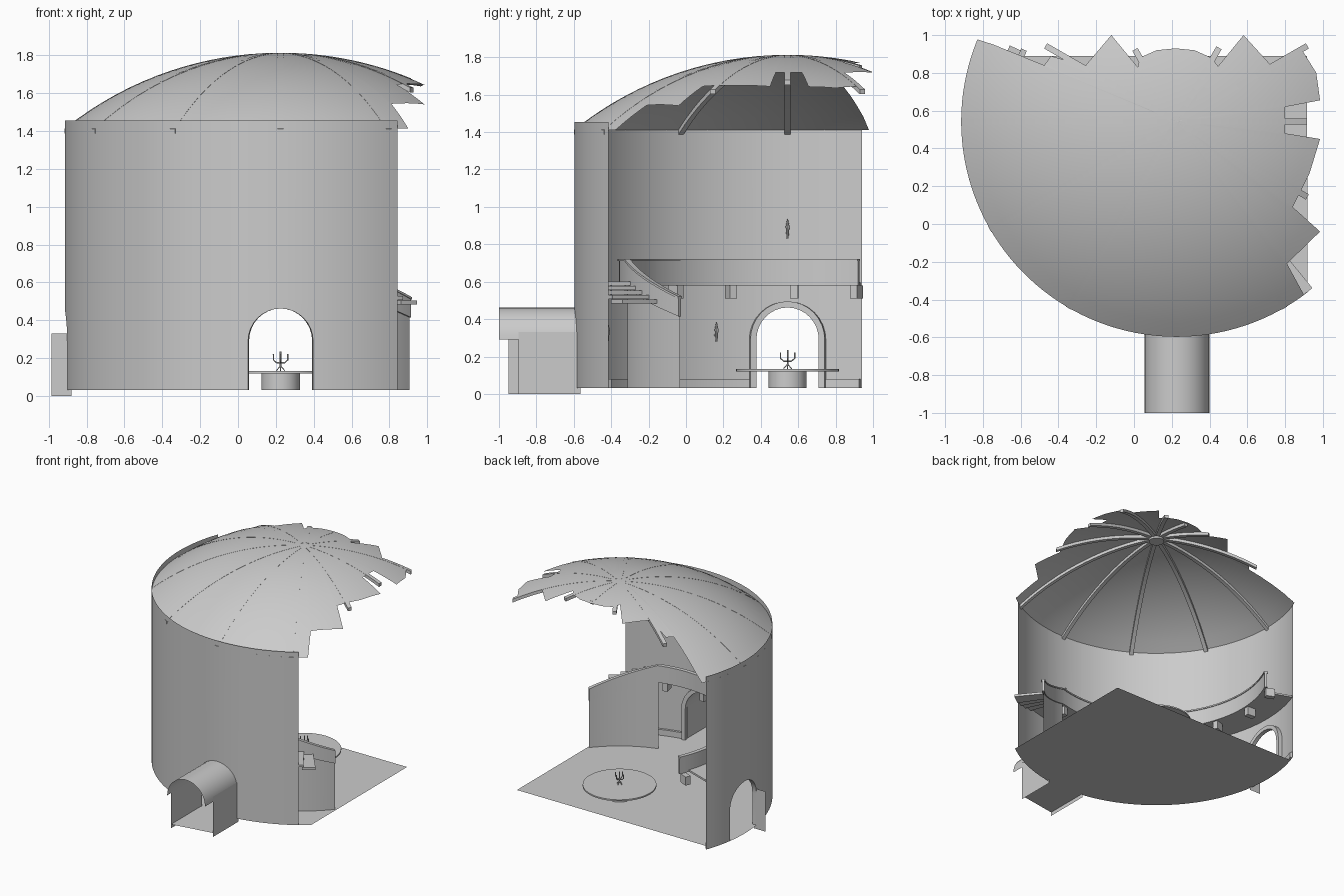
import bpy, bmesh
from math import sin, cos, asin, radians, degrees, sqrt, pi, hypot

if "Cube" in bpy.data.objects:
    bpy.data.objects.remove(bpy.data.objects["Cube"])

CX, CY, R = 0.225, 0.543, 1.14
FLOOR = 0.032
HALF, SPRING = 0.172, 0.29      # doorway half width and springing height


def polar(deg, r, z):
    return (CX + r * cos(radians(deg)), CY + r * sin(radians(deg)), z)


def mesh(name, verts, faces, smooth=True):
    me = bpy.data.meshes.new(name)
    me.from_pydata(verts, [], faces)
    bm = bmesh.new()
    bm.from_mesh(me)
    bmesh.ops.remove_doubles(bm, verts=bm.verts, dist=1e-5)
    bmesh.ops.recalc_face_normals(bm, faces=bm.faces)
    bm.to_mesh(me)
    bm.free()
    ob = bpy.data.objects.new(name, me)
    bpy.context.collection.objects.link(ob)
    if smooth:
        bpy.ops.object.select_all(action='DESELECT')
        ob.select_set(True)
        bpy.context.view_layer.objects.active = ob
        bpy.ops.object.shade_smooth_by_angle(angle=radians(30))
    return ob


def loft(name, sections, closed=True):
    """Skin a list of equal-length sections; closed sections get end caps."""
    n = len(sections[0])
    verts = [p for s in sections for p in s]
    faces = []
    for i in range(len(sections) - 1):
        for j in range(n if closed else n - 1):
            k = (j + 1) % n
            faces.append((i * n + j, i * n + k, (i + 1) * n + k, (i + 1) * n + j))
    if closed:
        faces += [tuple(range(n)), tuple(range(len(verts) - n, len(verts)))]
    return mesh(name, verts, faces)


def span(a, b, n):
    return [a + (b - a) * i / n for i in range(n + 1)]


def ring_box(name, a0, a1, r0, r1, z0, z1, n=24):
    """Curved bar around the tower; z0 and z1 are (start, end) heights."""
    secs = []
    for i, a in enumerate(span(a0, a1, n)):
        f = i / n
        lo = z0[0] + (z0[1] - z0[0]) * f
        hi = z1[0] + (z1[1] - z1[0]) * f
        secs.append([polar(a, r0, lo), polar(a, r1, lo), polar(a, r1, hi), polar(a, r0, hi)])
    return loft(name, secs)


def cylinder(name, x, y, z0, z1, r0, r1=None, n=32):
    r1 = r0 if r1 is None else r1
    return loft(name, [[(x + r * cos(2 * pi * i / n), y + r * sin(2 * pi * i / n), z)
                        for i in range(n)] for r, z in ((r0, z0), (r1, z1))])


# Curved wall sheet with two arched doorways
dh = degrees(asin(HALF / R))
cols = []
for a in span(159.5, 180 - dh, 4):
    cols.append((a, FLOOR))
for door, nxt, n in ((180, 270 - dh, 24), (270, 302.8, 8)):
    for t in span(-90, 90, 16):
        s = sin(radians(t))
        cols.append((door + degrees(asin(HALF * s / R)), SPRING + HALF * cos(radians(t))))
    for a in span(door + dh, nxt, n):
        cols.append((a, FLOOR))
verts = [p for a, z in cols for p in (polar(a, R, z), polar(a, R, 1.455))]
faces = [(2 * i, 2 * i + 2, 2 * i + 3, 2 * i + 1) for i in range(len(cols) - 1)
         if abs(cols[i][0] - cols[i + 1][0]) > 1e-6]
mesh("tower_wall", verts, faces)

# Floor: round at the front, square where cut away
floor = [polar(a, R, FLOOR) for a in span(162.3, 307.4, 48)] + [(0.917, 0.89, FLOOR)]
mesh("floor", floor, [tuple(range(len(floor)))], False)


# Shallow dome with a broken edge
def dome_z(r):
    S = 1.825
    return 1.812 - S + sqrt(S * S - r * r)


broken = [(.90, -.375), (.81, -.21), (.985, -.04), (.84, .09), (.93, .27), (.985, .45),
          (.80, .48), (.80, .62), (.985, .655), (.965, .8), (.89, .92), (.73, .835), (.58, 1.0),
          (.445, .835), (.41, .88), (.32, .92), (.22, .93), (.12, .92), (.03, .88),
          (.02, .83), (-.12, 1.0), (-.26, .835), (-.44, .89), (-.475, .84), (-.83, .985)]
edge = [polar(a, R, 0)[:2] for a in span(157.6, 306, 60)]
for (x0, y0), (x1, y1) in zip(broken, broken[1:]):
    edge += [(x0 + (x1 - x0) * f, y0 + (y1 - y0) * f) for f in (0, .25, .5, .75)]
edge.append(edge[0])
rings = []
for f in span(0, 1, 14):
    f = max(f, 0.001)
    rings.append([(CX + (x - CX) * f, CY + (y - CY) * f,
                   dome_z(hypot(x - CX, y - CY) * f)) for x, y in edge])
loft("broken_dome", rings, closed=False)

# Dome ribs, some snapped short, and the hub
short = {0: .69, 30: .80, 60: .45, 90: .36, 120: .44, 150: .80, 330: .80}
for a in range(0, 360, 30):
    secs = []
    ca, sa, w = cos(radians(a)), sin(radians(a)), 0.016
    for r in span(0.03, short.get(a, R + 0.002), 16):
        z = dome_z(r)
        secs.append([(CX + r * ca - s * sa, CY + r * sa + s * ca, z + d)
                     for s, d in ((-w, .001), (w, .001), (w, -.025), (-w, -.025))])
    loft(f"dome_rib_{a}", secs)
cylinder("dome_hub", CX, CY, 1.77, 1.808, 0.06)

# Arched door frames on the inside
for door in (180, 270):
    path = [(-1, 0, FLOOR)] + [(-cos(radians(t)), sin(radians(t)), SPRING)
                               for t in span(0, 180, 16)] + [(1, 0, FLOOR)]
    secs = []
    for c, s, z in path:
        sec = []
        for h, r in ((HALF, R - .001), (HALF + .033, R - .001),
                     (HALF + .033, R - .035), (HALF, R - .035)):
            sec.append(polar(door + degrees(asin(h * c / R)), r, z + h * s))
        secs.append(sec)
    loft(f"door_frame_{door}", secs)

# Skirting between the doors
for i, (a, b) in enumerate(((160, 169.5), (190.5, 259.5), (280.5, 302.8))):
    ring_box(f"skirting_{i}", a, b, R - .02, R - .001, (FLOOR, FLOOR), (.08, .08))

# Entrance passage outside the front door: vault, side panels, floor
arch = [(.2275 - .1725 * cos(radians(t)), .29 + .1725 * sin(radians(t))) for t in span(0, 180, 16)]
loft("entrance_vault", [[(x, y, z) for x, z in arch] for y in (-1.0, -.585)], closed=False)


def panel(name, *pts):
    mesh(name, pts, [(0, 1, 2, 3)], False)


panel("entrance_left_side", (.055, -.95, 0), (.055, -.565, 0), (.055, -.565, .30), (.055, -.95, .30))
panel("entrance_right_side", (.4, -.895, 0), (.4, -.565, 0), (.4, -.565, .33), (.4, -.895, .33))
panel("entrance_floor", (.055, -.95, FLOOR), (.4, -.895, FLOOR), (.4, -.565, FLOOR), (.055, -.565, FLOOR))
panel("side_door_panel", (-.985, .372, 0), (-.88, .372, 0), (-.88, .372, .33), (-.985, .372, .33))

# Gallery along the wall: slab, parapet with cap, brackets
RI = 0.89
ring_box("gallery_slab", 160, 286, RI, R - .002, (.58, .58), (.595, .595), 48)
ring_box("gallery_parapet", 154.8, 286, RI - .008, RI + .012, (.58, .58), (.71, .71), 48)
ring_box("gallery_parapet_cap", 154.8, 286, RI - .014, RI + .018, (.71, .71), (.722, .722), 48)
for i in range(7):
    a = 156.8 + 21 * i
    ring_box(f"gallery_bracket_{i}", a - 1.3, a + 1.3, RI + .005, RI + .08, (.51, .51), (.58, .58), 1)

# Curved stair: treads, sloping parapet, wall below
for i in range(5):
    a, z = 286 + 4.5 * i, .60 - .024 * i
    ring_box(f"stair_tread_{i}", a, a + 5.2, RI, R - .002, (z - .02, z - .02), (z, z), 3)
ring_box("stair_parapet", 286, 319.8, RI - .008, RI + .012, (.58, .415), (.71, .51))
ring_box("stair_parapet_cap", 286, 319.8, RI - .014, RI + .018, (.71, .51), (.722, .522))
loft("stair_wall", [[polar(a, RI, FLOOR), polar(a, RI, .59 - .17 * (a - 286) / 33.8)]
                    for a in span(286, 319.8, 20)], closed=False)

# Round table
cylinder("table_pedestal", CX, CY, FLOOR, .12, .102)
cylinder("table_top", CX, CY, .12, .132, .275, n=48)


# Candelabrum on the table
def rod(name, pts, r):
    cu = bpy.data.curves.new(name, 'CURVE')
    cu.dimensions = '3D'
    cu.bevel_depth, cu.bevel_resolution, cu.use_fill_caps = r, 1, True
    sp = cu.splines.new('POLY')
    sp.points.add(len(pts) - 1)
    for p, q in zip(sp.points, pts):
        p.co = (*q, 1)
    bpy.context.collection.objects.link(bpy.data.objects.new(name, cu))


rod("candle_stem", [(CX, CY, .15), (CX, CY, .235)], .005)
for i in range(4):
    c, s = cos(i * pi / 2), sin(i * pi / 2)
    rod(f"candle_arm_{i}", [(CX + r * c, CY + r * s, z) for r, z in
                            ((0, .175), (.02, .175), (.038, .19), (.038, .222))], .004)
    rod(f"candle_foot_{i}", [(CX, CY, .16), (CX + .022 * c, CY + .022 * s, .134)], .003)

# Wall torches: bracket, tapered handle and flame
for i, (a, z) in enumerate(((180, .83), (270, .83), (200, .28), (240, .28))):
    x, y, _ = polar(a, R - .03, 0)
    rod(f"torch_bracket_{i}", [polar(a, R, z + .035), (x, y, z + .035)], .004)
    cylinder(f"torch_handle_{i}", x, y, z, z + .06, .005, .01, 8)
    cylinder(f"torch_flame_{i}", x, y, z + .06, z + .105, .011, .002, 8)
